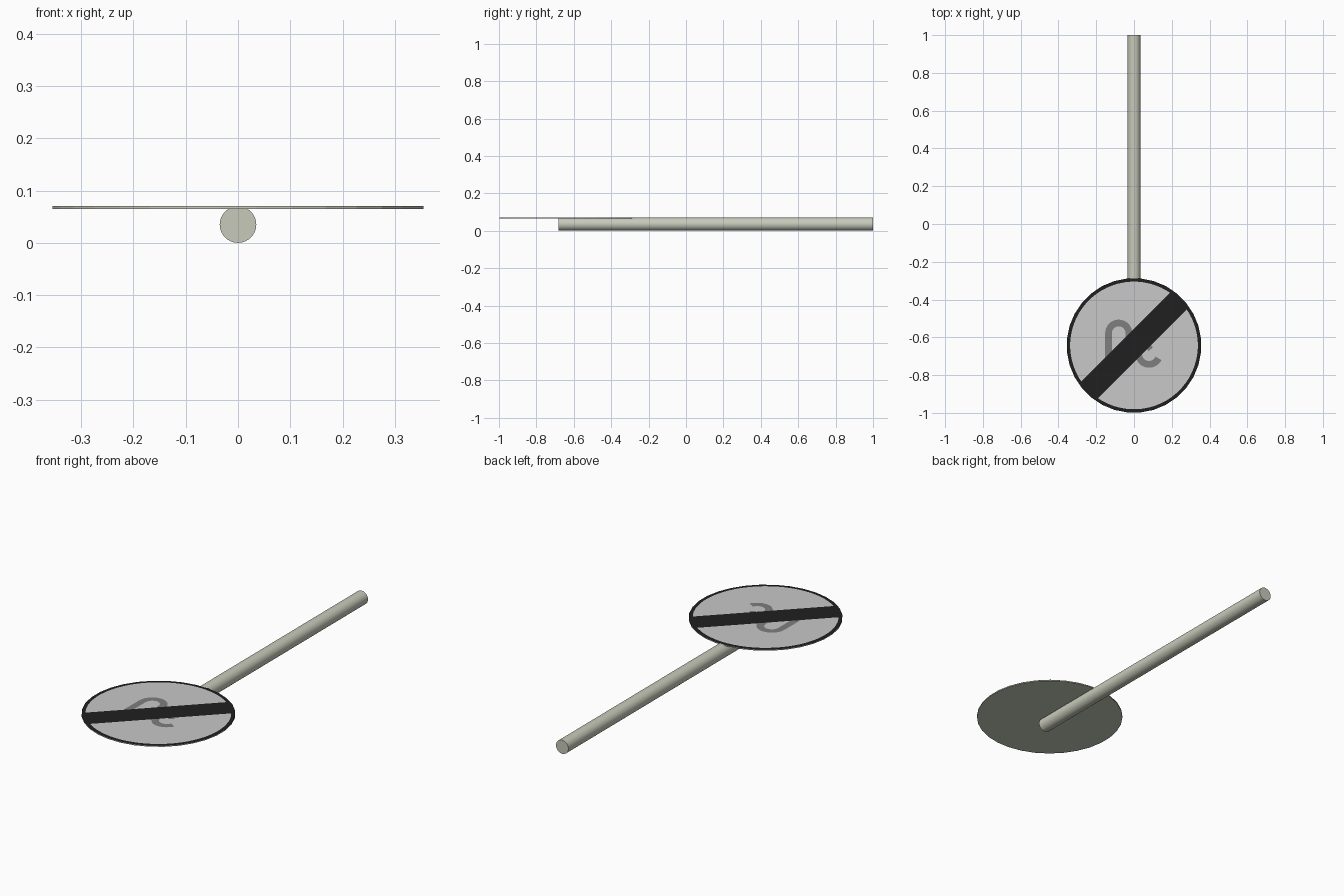
import bpy, bmesh, math

if "Cube" in bpy.data.objects:
    bpy.data.objects.remove(bpy.data.objects["Cube"])

CY = -0.643          # sign centre along y
R = 0.3565           # sign radius
TOP = 0.0705         # top of the metal disc


def material(name, rgb):
    m = bpy.data.materials.new(name)
    m.diffuse_color = (*rgb, 1)
    m.use_nodes = True
    m.node_tree.nodes["Principled BSDF"].inputs["Base Color"].default_value = m.diffuse_color
    return m


metal = material("pale_olive_metal", (0.57, 0.59, 0.49))
grey = material("light_grey", (0.58, 0.58, 0.58))
mid = material("mid_grey", (0.21, 0.21, 0.21))
black = material("black", (0.014, 0.014, 0.014))


def circle(r, n):
    # vertices offset by half a step, as on the disc
    return [(r * math.cos((i + 0.5) * math.tau / n),
             r * math.sin((i + 0.5) * math.tau / n)) for i in range(n)]


def flat(name, polys, z, mat):
    """Thin painted layer made of flat polygons around the sign centre."""
    bm = bmesh.new()
    for p in polys:
        bm.faces.new([bm.verts.new((x, y + CY, z)) for x, y in p])
    bmesh.ops.remove_doubles(bm, verts=bm.verts, dist=1e-5)
    for f in bm.faces:
        f.normal_update()
        if f.normal.z < 0:
            f.normal_flip()
    me = bpy.data.meshes.new(name)
    bm.to_mesh(me)
    bm.free()
    me.materials.append(mat)
    ob = bpy.data.objects.new(name, me)
    bpy.context.collection.objects.link(ob)
    return ob


def stroke(path, w):
    """Quads of width w along a path."""
    sides = []
    for i, (x, y) in enumerate(path):
        a, b = path[max(i - 1, 0)], path[min(i + 1, len(path) - 1)]
        dx, dy = b[0] - a[0], b[1] - a[1]
        k = w / 2 / math.hypot(dx, dy)
        sides.append(((x - dy * k, y + dx * k), (x + dy * k, y - dx * k)))
    return [(p[0], p[1], q[1], q[0]) for p, q in zip(sides, sides[1:])]


def arc(cx, cy, r, a0, a1, n=14):
    return [(cx + r * math.cos(math.radians(a0 + (a1 - a0) * i / n)),
             cy + r * math.sin(math.radians(a0 + (a1 - a0) * i / n)))
            for i in range(n + 1)]


# Pole lying along y
bpy.ops.mesh.primitive_cylinder_add(vertices=32, radius=0.035, depth=1.682,
                                    location=(0, 0.159, 0.035),
                                    rotation=(math.pi / 2, 0, 0))
pole = bpy.context.object
pole.name = "pole"
pole.data.materials.append(metal)
bpy.ops.object.shade_smooth_by_angle(angle=math.radians(40))

# Metal sign disc
bpy.ops.mesh.primitive_cylinder_add(vertices=32, radius=R, depth=TOP - 0.065,
                                    location=(0, CY, (TOP + 0.065) / 2),
                                    rotation=(0, 0, math.tau / 64))
disc = bpy.context.object
disc.name = "sign_disc"
disc.data.materials.append(metal)

# Painted layers: black rim, grey field, winding symbol, diagonal band
flat("black_rim", [circle(R, 32)], TOP + 0.0004, black)
flat("grey_field", [circle(0.338, 64)], TOP + 0.0008, grey)

curve = ([(-0.135, -0.10)] + arc(-0.081, 0.065, 0.054, 180, 0)
         + [(-0.027, 0.03), (0.0, 0.0)] + arc(0.08, -0.045, 0.055, 180, 335))
flat("winding_symbol", stroke(curve, 0.036), TOP + 0.0012, mid)
flat("symbol_tip", stroke([(0.05, 0.03), (0.088, -0.02)], 0.03), TOP + 0.0012, mid)

# Band at 45 degrees with ends following the rim
d = math.asin(0.0625 / 0.347)
q = math.pi / 4
band = [(0.347 * math.cos(a), 0.347 * math.sin(a))
        for s in (q, q + math.pi) for a in [s - d + 2 * d * i / 6 for i in range(7)]]
flat("diagonal_band", [band], TOP + 0.0016, black)
